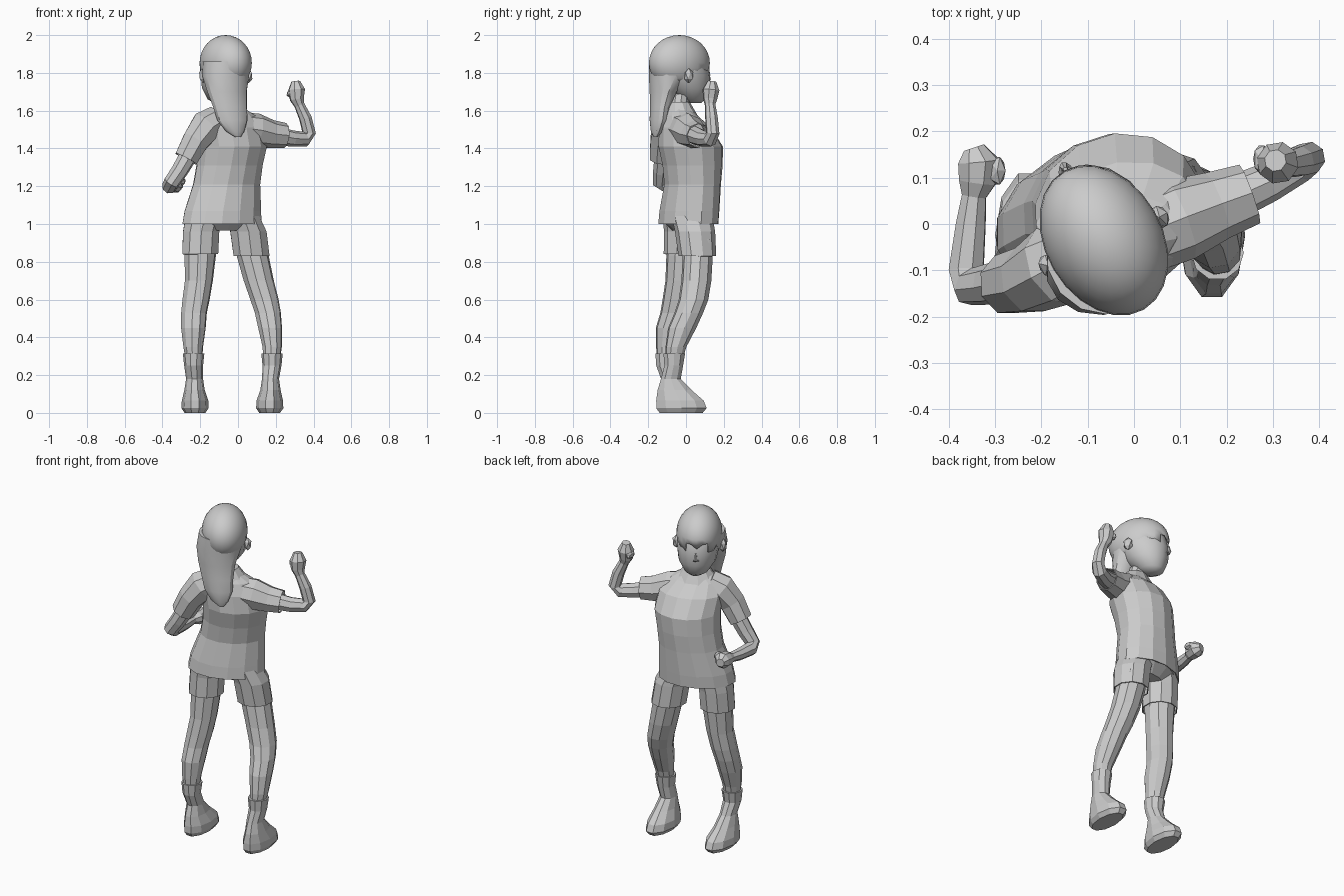
import bpy, bmesh
from math import sin, cos, pi, radians
from mathutils import Vector, Matrix


def finish(name, bm, thick=0, smooth=None):
    bmesh.ops.recalc_face_normals(bm, faces=bm.faces)
    me = bpy.data.meshes.new(name)
    bm.to_mesh(me)
    bm.free()
    ob = bpy.data.objects.new(name, me)
    bpy.context.collection.objects.link(ob)
    if thick:
        m = ob.modifiers.new("thickness", 'SOLIDIFY')
        m.thickness = thick
    if smooth:
        bpy.ops.object.select_all(action='DESELECT')
        ob.select_set(True)
        bpy.context.view_layer.objects.active = ob
        bpy.ops.object.shade_smooth_by_angle(angle=radians(smooth))
    return ob


def loft(name, rings, n=12, yaw=0, path=False, open_end=False, smooth=None):
    """Rings are (x, y, z, rx, ry): horizontal with a yaw, or square to the path."""
    bm = bmesh.new()
    pts = [Vector(r[:3]) for r in rings]
    rot = Matrix.Rotation(radians(yaw), 3, 'Z')
    prev, loops = None, []
    for i, r in enumerate(rings):
        if path:
            t = (pts[min(i + 1, len(pts) - 1)] - pts[max(i - 1, 0)]).normalized()
            if prev is None:
                rot = t.to_track_quat('Z', 'Y').to_matrix()
            else:
                rot = prev.rotation_difference(t).to_matrix() @ rot
            prev = t
        rx, ry = r[3], r[-1]
        loops.append([bm.verts.new(pts[i] + rot @ Vector((rx * cos(2 * pi * k / n), ry * sin(2 * pi * k / n), 0)))
                      for k in range(n)])
    for a, b in zip(loops, loops[1:]):
        for k in range(n):
            j = (k + 1) % n
            bm.faces.new((a[k], a[j], b[j], b[k]))
    bm.faces.new(loops[0])
    if not open_end:
        bm.faces.new(loops[-1])
    return finish(name, bm, 0.006 if open_end else 0, smooth)


# Head and neck, turned to one side
loft("head", [(-.095, .045, 1.64, .03, .035), (-.095, .035, 1.66, .065, .07), (-.085, .012, 1.72, .105, .115),
              (-.075, -.01, 1.79, .118, .145), (-.065, -.03, 1.87, .115, .15), (-.065, -.035, 1.94, .08, .1)],
     16, yaw=30, smooth=40)
loft("neck", [(-.04, -.05, 1.55, .055), (-.06, -.03, 1.68, .05)], 10, path=True)
loft("nose", [(-.145, .11, 1.755, .018), (-.151, .124, 1.765, .01), (-.148, .118, 1.80, .005)], 6)
for side, p in (("right", (.055, .015, 1.785)), ("left", (-.185, -.09, 1.785))):
    bm = bmesh.new()
    bmesh.ops.create_icosphere(bm, subdivisions=1, radius=1,
                               matrix=Matrix.Translation(p) @ Matrix.Rotation(radians(30), 4, 'Z')
                               @ Matrix.Diagonal((.022, .028, .04, 1)))
    finish(side + "_ear", bm)

# Hair cap with a jagged fringe cut out around the face
bm = bmesh.new()
bmesh.ops.create_uvsphere(bm, u_segments=24, v_segments=16, radius=1,
                          matrix=Matrix.Diagonal((.126, .173, .147, 1)))
cut = []
for f in bm.faces:
    c = f.calc_center_median()
    if (c.y > 0 and c.z < -.09 + .5 * max(0, min(c.y, .17))) or c.z < -.1:
        cut.append(f)
bmesh.ops.delete(bm, geom=cut, context='FACES')
edge = [v for v in bm.verts if v.is_boundary and v.co.y > .02]
edge.sort(key=lambda v: v.co.x)
for v in edge[::2]:
    v.co.z -= .025
bmesh.ops.transform(bm, verts=bm.verts, matrix=Matrix.Translation((-.065, -.035, 1.853))
                    @ Matrix.Rotation(radians(30), 4, 'Z'))
finish("hair_cap", bm, .008, 30)

# Long hair falling down the back
loft("back_hair", [(-.065, -.065, 1.86, .125, .13), (-.065, -.09, 1.78, .127, .105), (-.058, -.12, 1.70, .108, .07),
                   (-.042, -.138, 1.62, .093, .05), (-.03, -.145, 1.55, .083, .045),
                   (-.015, -.155, 1.49, .05, .03), (0, -.16, 1.46, .015, .01)], 14, yaw=15, smooth=30)

# Shirt: torso, collar and sleeves
loft("shirt", [(-.045, -.04, 1.61, .085, .065), (-.045, -.035, 1.575, .145, .09), (-.035, -.005, 1.51, .185, .135),
               (-.03, .025, 1.41, .187, .17), (-.045, .035, 1.31, .18, .158), (-.06, .035, 1.21, .184, .148),
               (-.08, .018, 1.07, .212, .155), (-.085, .012, 1.0, .22, .155)], 14, yaw=18, open_end=True)
loft("collar", [(-.045, -.04, 1.645, .065, .06), (-.045, -.035, 1.565, .125, .1)], 10, yaw=18)
loft("right_sleeve", [(0, -.03, 1.51, .085), (.10, .01, 1.495, .09), (.18, .04, 1.475, .075),
                      (.25, .065, 1.468, .067)], 8, path=True, open_end=True)
loft("left_sleeve", [(-.11, -.06, 1.55, .08), (-.17, -.09, 1.515, .09), (-.225, -.12, 1.44, .075),
                     (-.275, -.13, 1.345, .067)], 8, path=True, open_end=True)

# Arms ending in fists: one raised, one bent forward
loft("right_arm", [(.19, .045, 1.47, .05), (.29, .09, 1.452, .043), (.355, .128, 1.45, .04),
                   (.377, .142, 1.48, .036), (.357, .135, 1.56, .034), (.325, .128, 1.63, .028),
                   (.312, .128, 1.66, .038), (.31, .132, 1.71, .046), (.305, .137, 1.755, .024)], 8, path=True)
loft("left_arm", [(-.24, -.115, 1.40, .05), (-.31, -.13, 1.28, .045), (-.352, -.135, 1.22, .042),
                  (-.362, -.10, 1.2, .04), (-.352, 0, 1.2, .034), (-.345, .06, 1.205, .028),
                  (-.338, .09, 1.207, .042), (-.335, .135, 1.21, .047), (-.345, .165, 1.21, .024)], 8, path=True)
for side, p, ax in (("right", (.275, .14, 1.69), 'Z'), ("left", (-.295, .115, 1.225), 'Z')):
    bm = bmesh.new()
    bmesh.ops.create_icosphere(bm, subdivisions=1, radius=1,
                               matrix=Matrix.Translation(p) @ Matrix.Diagonal((.02, .035, .022, 1)))
    finish(side + "_thumb", bm)

# Shorts: pelvis and two legs
loft("shorts_pelvis", [(-.085, .015, 1.12, .17, .13), (-.08, .012, 1.02, .195, .135),
                       (-.08, .012, .965, .11, .08)], 12, yaw=18)
loft("left_shorts_leg", [(-.175, -.01, 1.05, .105, .115), (-.195, -.012, .96, .1, .105),
                         (-.2, -.018, .84, .1, .1)], 10, yaw=18, open_end=True)
loft("right_shorts_leg", [(.02, .03, 1.05, .09, .11), (.055, .048, .96, .1, .107),
                          (.072, .06, .83, .1, .1)], 10, yaw=18, open_end=True)

# Legs
loft("left_leg", [(-.2, -.012, .92, .085, .09), (-.2, -.02, .83, .084, .085), (-.207, -.03, .7, .075, .08),
                  (-.222, -.045, .6, .073, .08), (-.233, -.06, .53, .069, .077), (-.236, -.085, .45, .066, .076),
                  (-.237, -.103, .35, .053, .056), (-.233, -.108, .27, .043, .045)], 10, yaw=10)
loft("right_leg", [(.07, .06, .92, .085, .09), (.078, .062, .83, .086, .08), (.11, .055, .7, .081, .08),
                   (.14, .04, .6, .076, .079), (.158, .015, .53, .07, .077), (.17, -.02, .45, .064, .076),
                   (.181, -.053, .35, .052, .056), (.178, -.066, .27, .043, .045)], 10, yaw=10)

# Boots
for side, x, y, tx in (("left", -.235, -.105, .005), ("right", .18, -.062, -.008)):
    loft(side + "_boot", [(x, y, .315, .057, .06), (x, y - .003, .25, .05, .052),
                          (x + tx, -.08, .18, .045, .055), (x + tx, -.06, .12, .054, .095),
                          (x + tx * 1.5, -.032, .065, .07, .132), (x + tx * 1.5, -.024, .025, .072, .14),
                          (x + tx * 1.5, -.026, 0, .055, .12)], 10)
